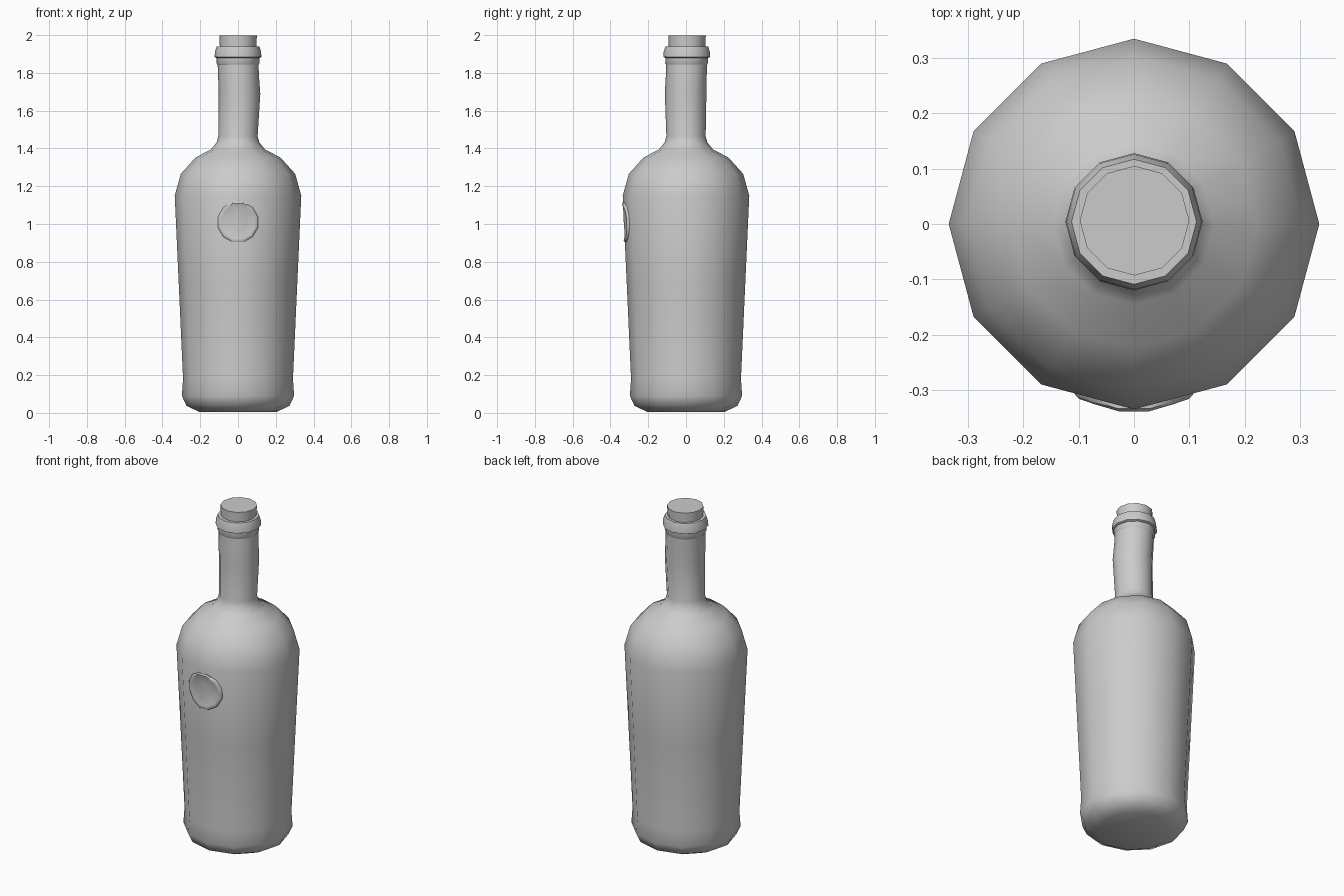
import bpy, bmesh, math

if "Cube" in bpy.data.objects:
    bpy.data.objects.remove(bpy.data.objects["Cube"])

SIDES = 12


def finish(name, bm, angle):
    bmesh.ops.remove_doubles(bm, verts=bm.verts, dist=1e-5)
    bmesh.ops.recalc_face_normals(bm, faces=bm.faces)
    mesh = bpy.data.meshes.new(name)
    bm.to_mesh(mesh)
    bm.free()
    ob = bpy.data.objects.new(name, mesh)
    bpy.context.collection.objects.link(ob)
    bpy.ops.object.select_all(action='DESELECT')
    ob.select_set(True)
    bpy.context.view_layer.objects.active = ob
    bpy.ops.object.shade_smooth_by_angle(angle=math.radians(angle))
    return ob


def bridge(bm, rings):
    for a, b in zip(rings, rings[1:]):
        for i in range(SIDES):
            j = (i + 1) % SIDES
            bm.faces.new((a[i], a[j], b[j], b[i]))


def lathe(name, profile, angle=50):
    """Rings given as (radius, z, centre x, centre y), capped at both ends."""
    bm = bmesh.new()
    rings = []
    for r, z, *c in profile:
        cx, cy = c if c else (0, 0)
        rings.append([bm.verts.new((cx + r * math.cos(math.tau * i / SIDES),
                                    cy + r * math.sin(math.tau * i / SIDES), z))
                      for i in range(SIDES)])
    bridge(bm, rings)
    bm.faces.new(rings[0])
    bm.faces.new(rings[-1])
    return finish(name, bm, angle)


# Body, shoulder and slightly uneven neck
lathe("bottle_body", [
    (0.205, 0.005), (0.273, 0.038), (0.297, 0.09), (0.291, 0.18),
    (0.314, 0.69), (0.335, 1.15), (0.303, 1.265), (0.224, 1.353),
    (0.145, 1.393), (0.114, 1.43), (0.104, 1.465),
    (0.110, 1.69, 0.008, -0.002), (0.108, 1.80, 0.002, 0.002),
    (0.109, 1.88, 0, 0.004)], 60)

# Narrow band under the lip
lathe("neck_band", [(0.106, 1.84, 0, 0.003), (0.113, 1.85, 0, 0.003),
                    (0.113, 1.885, 0, 0.004)])

# Lip ring
lathe("lip", [(0.108, 1.876, 0, 0.004), (0.124, 1.884, 0, 0.004),
              (0.122, 1.912, 0, 0.004), (0.113, 1.941, 0, 0.004),
              (0.098, 1.941, 0, 0.005)])

# Cork stopper
lathe("cork", [(0.096, 1.92, 0, 0.005), (0.099, 1.998, 0.001, 0.006)])


# Round dished seal that hugs the front of the body
def body_y(x, z):
    radius = 0.314 + (z - 0.69) * (0.335 - 0.314) / 0.46
    return -radius + abs(x) * math.tan(math.radians(15))


bm = bmesh.new()
rings = []
for r, lift in [(0.110, -0.012), (0.110, 0.008), (0.102, 0.013), (0.088, 0.008), (0.045, 0.003)]:
    ring = []
    for i in range(SIDES):
        a = math.tau * (i + 0.5) / SIDES
        x, z = r * math.cos(a), 1.01 + r * math.sin(a)
        ring.append(bm.verts.new((x, body_y(x, z) - lift, z)))
    rings.append(ring)
bridge(bm, rings)
centre = bm.verts.new((0, body_y(0, 1.01) - 0.001, 1.01))
for i in range(SIDES):
    bm.faces.new((rings[-1][i], rings[-1][(i + 1) % SIDES], centre))
finish("front_seal", bm, 50)
